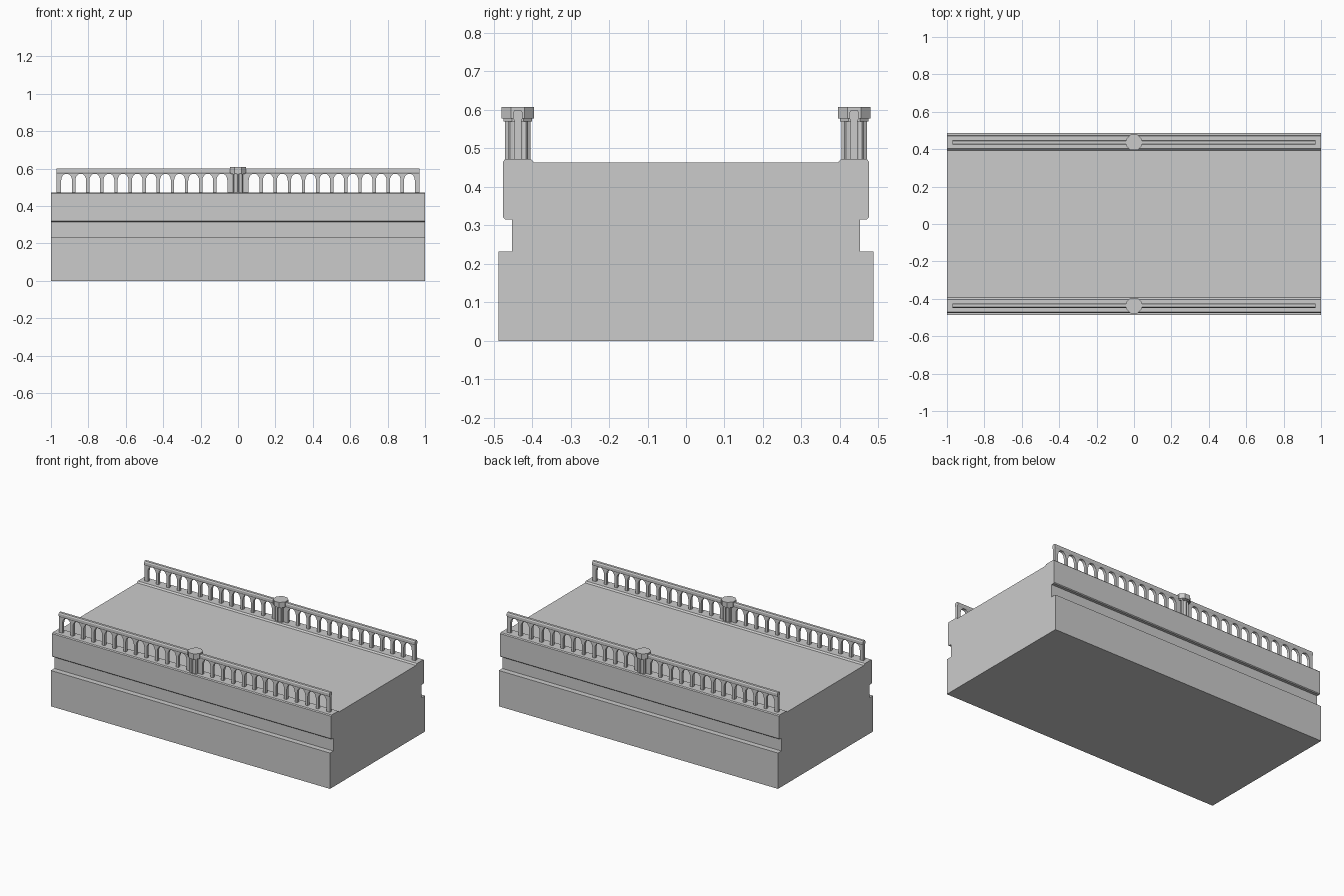
import bpy, bmesh, math
from mathutils import Vector

if "Cube" in bpy.data.objects:
    bpy.data.objects.remove(bpy.data.objects["Cube"], do_unlink=True)

stone = bpy.data.materials.new("grey stone")
stone.use_nodes = True
grey = (0.6, 0.6, 0.6, 1)
stone.diffuse_color = grey
stone.node_tree.nodes["Principled BSDF"].inputs["Base Color"].default_value = grey


def prism(name, outline, offset):
    """Extrude a closed outline of 3D points along an offset."""
    bm = bmesh.new()
    face = bm.faces.new([bm.verts.new(p) for p in outline])
    moved = bmesh.ops.extrude_face_region(bm, geom=[face], use_keep_orig=True)
    verts = [v for v in moved["geom"] if isinstance(v, bmesh.types.BMVert)]
    bmesh.ops.translate(bm, verts=verts, vec=Vector(offset))
    bmesh.ops.recalc_face_normals(bm, faces=bm.faces)
    mesh = bpy.data.meshes.new(name)
    bm.to_mesh(mesh)
    bm.free()
    mesh.materials.append(stone)
    obj = bpy.data.objects.new(name, mesh)
    bpy.context.collection.objects.link(obj)
    return obj


def ring(radius, y, z, sides=8, turn=0.5):
    """Points of a regular polygon lying flat."""
    angles = [(i + turn) * math.tau / sides for i in range(sides)]
    return [(radius * math.cos(a), y + radius * math.sin(a), z) for a in angles]


# Bridge body: half of the cross-section, mirrored and run along the length
half = [(0.487, 0), (0.487, 0.232), (0.452, 0.232), (0.452, 0.315), (0.47, 0.315),
        (0.475, 0.32), (0.475, 0.466), (0.47, 0.472), (0.403, 0.472), (0.394, 0.463)]
section = half + [(-y, z) for y, z in reversed(half)]
prism("bridge_body", [(-1, y, z) for y, z in section], (2, 0, 0))

BASE, END = 0.47, 0.97
PITCH, ARCH_HALF, SPRING, RISE = 0.0755, 0.029, 0.536, 0.037
ARCHES, STEPS = 12, 10
centres = [0.086 + i * PITCH for i in range(ARCHES)]
centres = [-c for c in reversed(centres)] + centres


def railing(side, y):
    # Arcade: one comb-shaped panel with open arches
    outline = [(-END, BASE)]
    for c in centres:
        outline.append((c - ARCH_HALF, BASE))
        for i in range(STEPS + 1):
            a = math.pi * (1 - i / STEPS)
            outline.append((c + ARCH_HALF * math.cos(a), SPRING + RISE * math.sin(a)))
        outline.append((c + ARCH_HALF, BASE))
    outline += [(END, BASE), (END, 0.59), (-END, 0.59)]
    thick = 0.018
    prism(side + "_arcade", [(x, y - thick / 2, z) for x, z in outline], (0, thick, 0))

    # Handrail with softened edges
    rail = [(0.009, 0.572), (0.0125, 0.578), (0.0125, 0.593), (0.008, 0.6)]
    rail += [(-p, z) for p, z in reversed(rail)]
    prism(side + "_handrail", [(-END, y + p, z) for p, z in rail], (2 * END, 0, 0))

    # Fluted column: alternating pairs of outer and inner points
    flutes = []
    for i, (ox, oy, oz) in enumerate(ring(1, 0, 0, 32)):
        r = 0.033 if i % 4 in (0, 3) else 0.027
        flutes.append((ox * r, y + oy * r, BASE))
    prism(side + "_column", flutes, (0, 0, 0.11))

    # Stepped octagonal capital
    prism(side + "_capital_neck", ring(0.040, y, 0.57), (0, 0, 0.01))
    prism(side + "_capital", ring(0.046, y, 0.577), (0, 0, 0.031))


railing("front", -0.437)
railing("back", 0.437)
